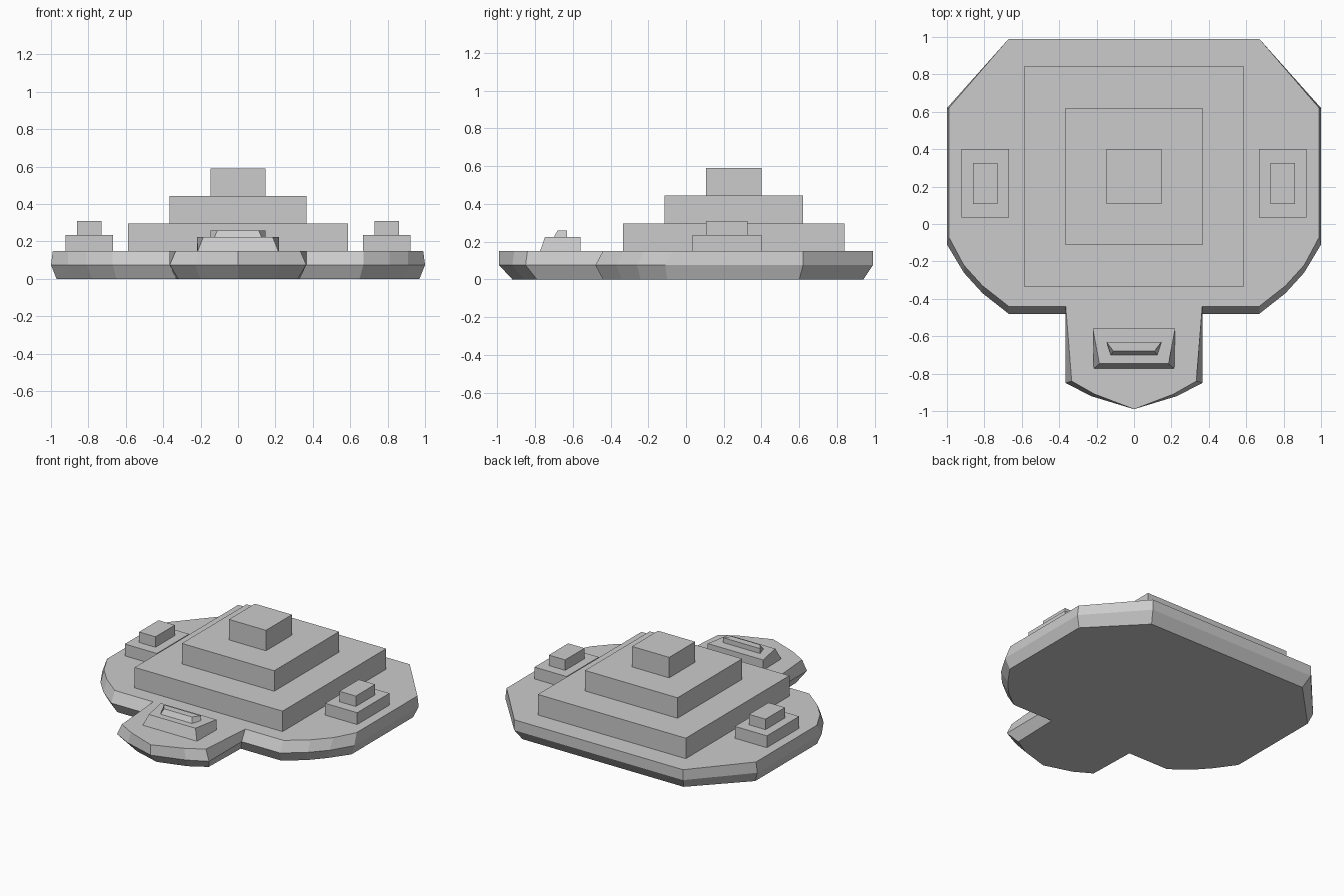
import bpy
import bmesh

default_cube = bpy.data.objects.get("Cube")
if default_cube:
    bpy.data.objects.remove(default_cube, do_unlink=True)

# Single flat colour
grey = bpy.data.materials.new("light grey")
grey.use_nodes = True
colour = (0.6, 0.6, 0.6, 1)
grey.diffuse_color = colour
grey.node_tree.nodes["Principled BSDF"].inputs["Base Color"].default_value = colour


def loft(name, layers):
    """Skin a stack of (height, outline) layers and cap both ends."""
    bm = bmesh.new()
    rings = [[bm.verts.new((x, y, z)) for x, y in outline] for z, outline in layers]
    for lower, upper in zip(rings, rings[1:]):
        for i in range(len(lower)):
            j = (i + 1) % len(lower)
            bm.faces.new((lower[i], lower[j], upper[j], upper[i]))
    bm.faces.new(list(reversed(rings[0])))
    bm.faces.new(rings[-1])
    bmesh.ops.recalc_face_normals(bm, faces=bm.faces)
    mesh = bpy.data.meshes.new(name)
    bm.to_mesh(mesh)
    bm.free()
    mesh.materials.append(grey)
    obj = bpy.data.objects.new(name, mesh)
    bpy.context.collection.objects.link(obj)
    return obj


def mirrored(half):
    """Complete a right-hand outline with its reflection across x = 0."""
    return half + [(-x, y) for x, y in reversed(half) if x > 0]


def block(name, x, y, half_x, half_y, bottom, top):
    """Plain rectangular block."""
    outline = [(x - half_x, y - half_y), (x + half_x, y - half_y),
               (x + half_x, y + half_y), (x - half_x, y + half_y)]
    return loft(name, [(bottom, outline), (top, outline)])


def cabin(name, rear, base_front, top_front, bottom, top):
    """Block with an upright rear and a raked, narrower front."""
    return loft(name, [(bottom, mirrored([rear, base_front])),
                       (top, mirrored([rear, top_front]))])


DECK = 0.15

# Hull: chamfered body with a pointed front tab
keel = [(0.64, 0.94), (0.97, 0.6), (0.97, -0.1), (0.87, -0.24), (0.78, -0.34),
        (0.65, -0.44), (0.33, -0.44), (0.32, -0.79), (0.2, -0.86), (0, -0.92)]
rim = [(0.67, 0.99), (1, 0.62), (1, -0.11), (0.91, -0.26), (0.81, -0.37),
       (0.67, -0.48), (0.365, -0.48), (0.365, -0.85), (0.23, -0.92), (0, -0.99)]
deck = [(0.67, 0.99), (0.99, 0.62), (0.99, -0.07), (0.91, -0.22), (0.81, -0.33),
        (0.67, -0.44), (0.365, -0.44), (0.333, -0.84), (0.21, -0.91), (0, -0.99)]
loft("hull", [(0, mirrored(keel)), (DECK / 2, mirrored(rim)), (DECK, mirrored(deck))])

# Central stepped tower
tiers = [("lower", 0.587), ("middle", 0.367), ("upper", 0.147)]
for level, (label, half) in enumerate(tiers):
    base = DECK + 0.147 * level
    block(label + "_tier", 0, 0.254, half, half, base, base + 0.147)

# Small stepped turrets on both sides
for side, sign in (("left", 1), ("right", -1)):
    x = sign * 0.795
    block(side + "_turret_base", x, 0.217, 0.127, 0.183, DECK, 0.235)
    block(side + "_turret_top", x, 0.217, 0.065, 0.11, 0.235, 0.31)

# Raked cabin on the front tab
cabin("cabin_base", (0.22, -0.56), (0.215, -0.773), (0.185, -0.747), DECK, 0.225)
cabin("cabin_top", (0.147, -0.63), (0.125, -0.7), (0.11, -0.68), 0.225, 0.26)
